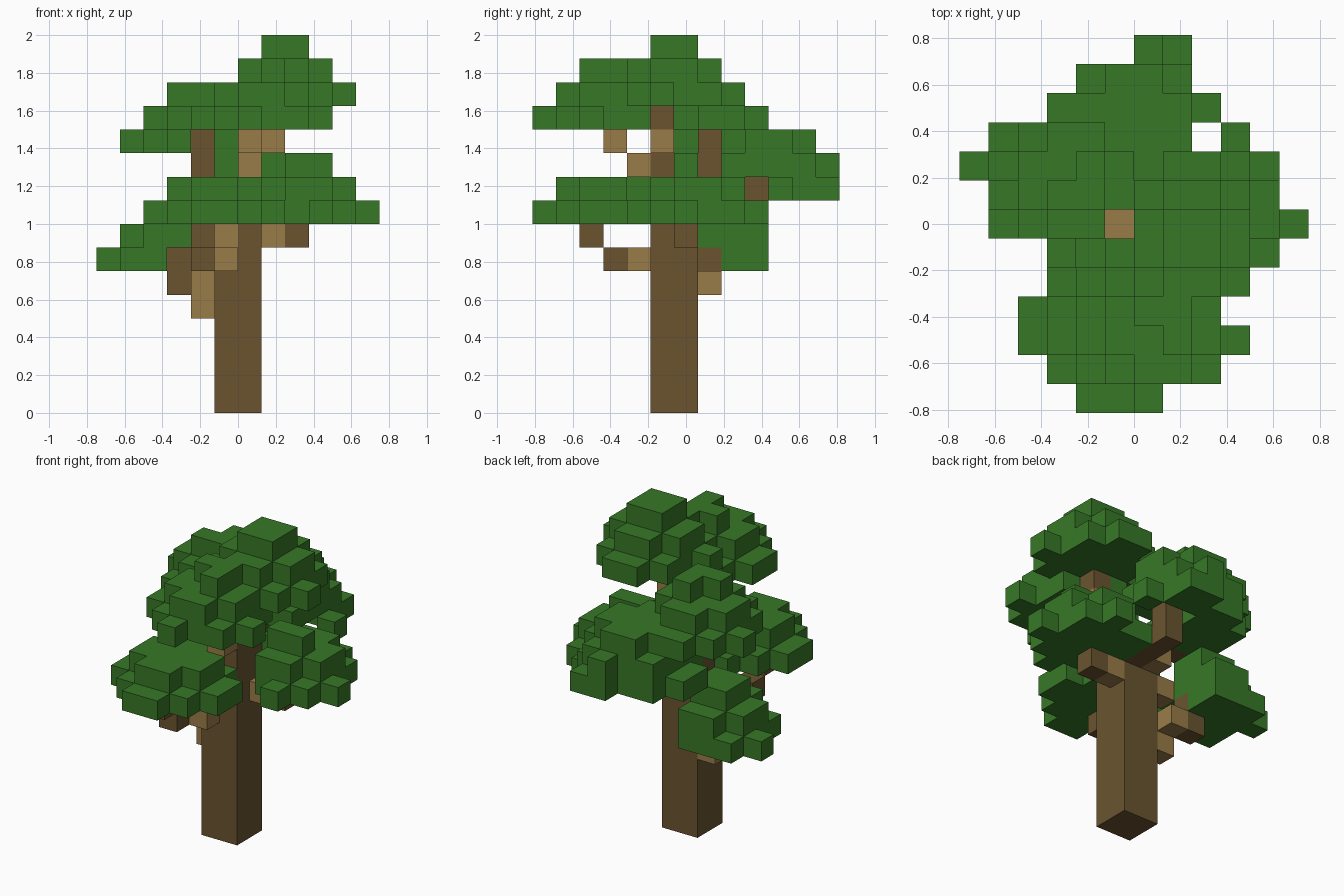
import bpy
import bmesh

CELL = 0.125

old = bpy.data.objects.get("Cube")
if old:
    bpy.data.objects.remove(old)


def material(name, color):
    mat = bpy.data.materials.new(name)
    mat.use_nodes = True
    mat.diffuse_color = (*color, 1)
    mat.node_tree.nodes["Principled BSDF"].inputs["Base Color"].default_value = (*color, 1)
    return mat


leaf = material("leaf green", (0.037, 0.187, 0.02))
bark = material("dark bark", (0.145, 0.088, 0.03))
pale = material("pale bark", (0.32, 0.2, 0.066))


def block_mesh(name, cells, mat):
    """Outer skin of a set of grid cells; a cell is named by its low corner."""
    bm = bmesh.new()
    verts = {}

    def vert(p):
        if p not in verts:
            verts[p] = bm.verts.new((p[0] * CELL, (p[1] - 0.5) * CELL, p[2] * CELL))
        return verts[p]

    for cell in sorted(cells):
        for axis in range(3):
            u, v = (axis + 1) % 3, (axis + 2) % 3
            for side in (0, 1):
                beside = list(cell)
                beside[axis] += 2 * side - 1
                if tuple(beside) in cells:
                    continue
                corners = []
                for a, b in ((0, 0), (1, 0), (1, 1), (0, 1)):
                    p = list(cell)
                    p[axis] += side
                    p[u] += a
                    p[v] += b
                    corners.append(vert(tuple(p)))
                bm.faces.new(corners if side else corners[::-1])
    mesh = bpy.data.meshes.new(name)
    bm.to_mesh(mesh)
    bm.free()
    mesh.materials.append(mat)
    obj = bpy.data.objects.new(name, mesh)
    bpy.context.collection.objects.link(obj)
    return obj


def box(x, y, z, w=1, d=1, h=1):
    return {(x + i, y + j, z + k) for i in range(w) for j in range(d) for k in range(h)}


def clump(name, cx, cy, base, radii, missing=frozenset(), extra=frozenset()):
    """Stepped leaf dome: one diamond-shaped layer per radius."""
    cells = set(extra)
    for level, r in enumerate(radii):
        for x in range(-r, r):
            for y in range(-r, r):
                if abs(x + 0.5) + abs(y + 0.5) <= r:
                    cells.add((cx + x, cy + y, base + level))
    block_mesh(name, cells - missing, leaf)


# Foliage, from the crown down, with ragged gaps
DOME = (3, 2, 1)
clump("crown_leaves", 2, 0, 13, DOME, box(-1, 0, 13) | box(4, 0, 13))
clump("upper_front_leaves", 1, -3, 12, DOME,
      box(3, -3, 12) | box(1, -6, 12) | box(1, -1, 12) | box(0, -4, 14))
clump("upper_side_leaves", -2, 2, 11, DOME,
      box(-2, -1, 11, d=3) | box(-1, 0, 11, w=2, d=2) | box(-3, 2, 13) | box(-5, 1, 11))
clump("back_leaves", 0, 4, 9, (3, 2, 2),
      box(-1, 6, 9) | box(0, 1, 9, w=3, d=3) | box(0, 4, 9, w=2),
      box(1, 6, 9) | box(-2, 2, 10, 4, 4) | box(0, 6, 10))
clump("middle_front_leaves", -1, -3, 8, (3, 2))
clump("middle_side_leaves", 3, 1, 8, DOME,
      box(5, 1, 8) | box(2, 3, 8) | box(2, 1, 10, w=2) | box(2, -2, 8)
      | box(0, -1, 8, w=2, d=2, h=2) | box(0, 1, 8))
clump("low_leaves", -3, 2, 6, DOME,
      box(-6, 1, 6) | box(-4, 4, 6, w=2) | box(-2, 0, 6, w=2, d=4)
      | box(-4, -1, 6, w=2) | box(-3, 0, 6, d=2) | box(-2, 1, 7, d=2))

# Trunk, with the pale root of the front branch set into it
pale_root = box(-1, -1, 7)
block_mesh("trunk", box(-1, -1, 0, 2, 2, 9) - pale_root, bark)
block_mesh("middle_front_branch_base", pale_root | box(-1, -2, 6), pale)

# Branches: dark and pale blocks stepping out to each leaf clump
block_mesh("crown_branch_lower", box(0, -1, 9, h=2) | box(0, 0, 9), bark)
block_mesh("crown_branch_middle", box(0, -1, 11) | box(1, -1, 11), pale)
block_mesh("crown_branch_tip", box(1, -1, 12), bark)
block_mesh("upper_front_branch", box(0, -2, 10) | box(0, -3, 11), pale)
block_mesh("upper_side_branch_base", box(-1, 0, 9) | box(-1, 1, 8) | box(-2, 0, 7), pale)
block_mesh("upper_side_branch", box(-2, 1, 9, h=3), bark)
block_mesh("back_branch", box(0, 1, 8, d=3) | box(0, 3, 9), bark)
block_mesh("middle_side_branch_base", box(1, 0, 7), pale)
block_mesh("middle_side_branch_tip", box(2, 0, 7), bark)
block_mesh("middle_front_branch", box(-2, -3, 6) | box(-2, -4, 7), bark)
block_mesh("low_branch_base", box(-2, 0, 4, h=2) | box(-2, 1, 5), pale)
block_mesh("low_branch_tip", box(-3, 1, 5, h=2), bark)
